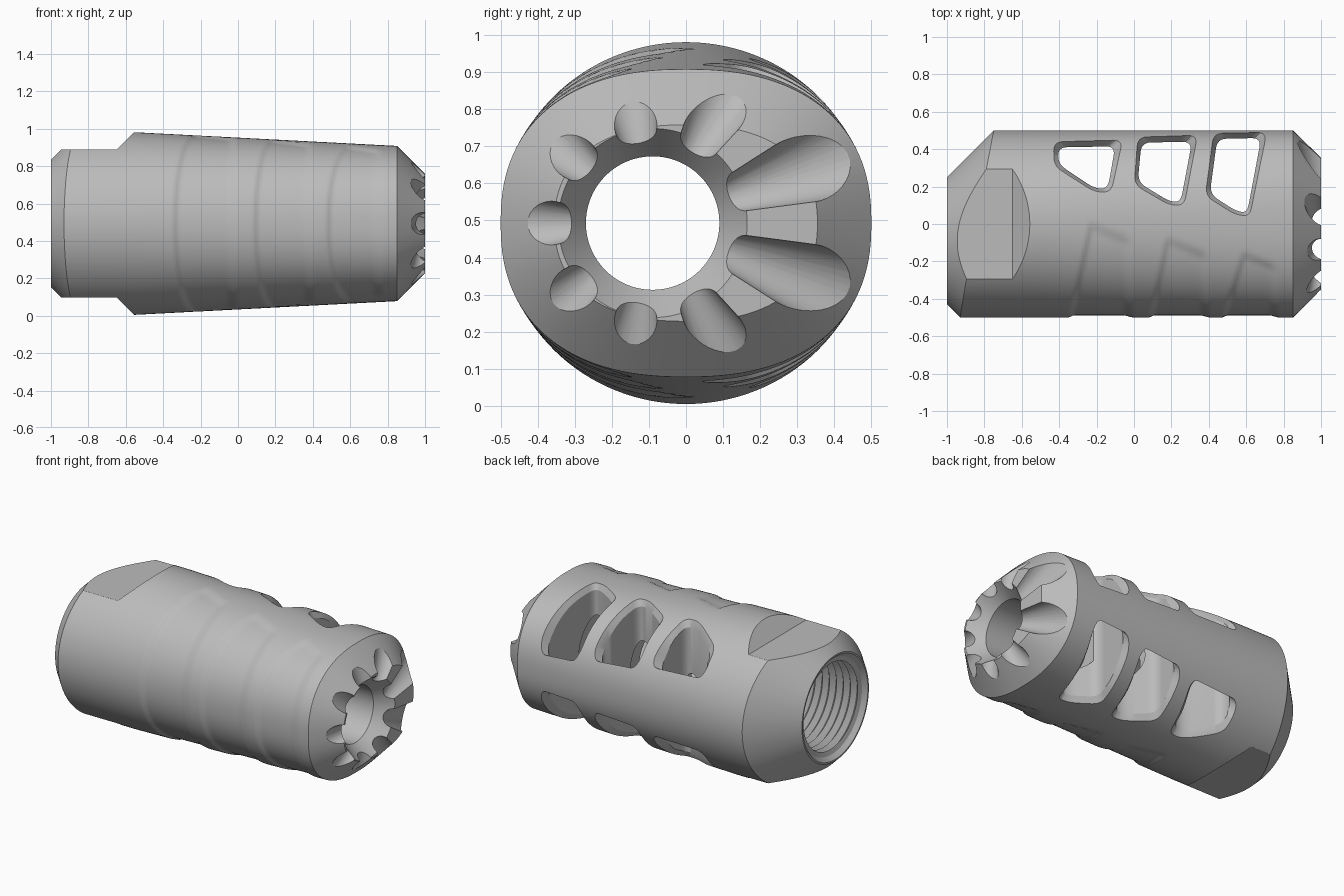
import bpy, bmesh, math
from mathutils import Vector

if bpy.data.objects.get("Cube"):
    bpy.data.objects.remove(bpy.data.objects["Cube"], do_unlink=True)

MID = 0.493          # height of the body axis
BORE_Y = -0.09       # the bore sits off centre
SEG = 128


def clamp(t):
    return max(0.0, min(1.0, t))


def smooth(t):
    t = clamp(t)
    return t * t * (3 - 2 * t)


def make(name, bm):
    bmesh.ops.recalc_face_normals(bm, faces=bm.faces[:])
    mesh = bpy.data.meshes.new(name)
    bm.to_mesh(mesh)
    bm.free()
    obj = bpy.data.objects.new(name, mesh)
    bpy.context.scene.collection.objects.link(obj)
    return obj


def loft(name, rings):
    """Skin a list of equal-length closed rings and cap both ends."""
    bm = bmesh.new()
    rows = [[bm.verts.new(p) for p in ring] for ring in rings]
    n = len(rows[0])
    for a, b in zip(rows, rows[1:]):
        for i in range(n):
            j = (i + 1) % n
            bm.faces.new((a[i], a[j], b[j], b[i]))
    bm.faces.new(rows[0])
    bm.faces.new(rows[-1])
    return make(name, bm)


def lathe(name, profile):
    """Revolve (x, radius) points around the bore axis."""
    turn = [2 * math.pi * i / SEG for i in range(SEG)]
    return loft(name, [[(x, BORE_Y + r * math.cos(a), MID + r * math.sin(a))
                        for a in turn] for x, r in profile])


def carve(target, cutter, operation="DIFFERENCE"):
    mod = target.modifiers.new("carve", "BOOLEAN")
    mod.operation, mod.object, mod.solver = operation, cutter, "EXACT"
    bpy.context.view_layer.update()
    result = target.evaluated_get(bpy.context.evaluated_depsgraph_get())
    mesh = bpy.data.meshes.new_from_object(result)
    target.modifiers.clear()
    target.data = mesh
    bpy.data.objects.remove(cutter, do_unlink=True)


# Body section: width, height and squareness along the length
def section(x):
    taper = clamp((x + 0.55) / 1.4)
    nose = max(0.0, x - 0.85)
    return 0.5 - 0.97 * nose, 0.488 - 0.073 * taper - nose, 2 + 0.35 * taper


def surface_height(x, y):
    w, h, n = section(x)
    return h * max(0.0, 1 - abs(y / w) ** n) ** (1 / n)


# Shallow dents on the front side: left, right, peak x, peak y
DENTS = [(-0.35, 0.0, -0.24, 0.02), (0.08, 0.41, 0.17, -0.06),
         (0.47, 0.78, 0.58, -0.14)]


def dent(x, y):
    depth = 0.0
    for left, right, px, py in DENTS:
        edge = left + (px - left) * clamp((y + 0.5) / (py + 0.5))
        limit = py - 0.4 * max(0.0, x - px)
        w = smooth((x - edge) / 0.03) * smooth((right - x) / 0.06)
        depth = max(depth, w * smooth((limit - y) / 0.05))
    return 0.024 * depth


def body_ring(x):
    w, h, n = section(x)
    ring = []
    for i in range(SEG):
        a = 2 * math.pi * i / SEG
        c, s = math.cos(a), math.sin(a)
        y = w * math.copysign(abs(c) ** (2 / n), c)
        z = h * math.copysign(abs(s) ** (2 / n), s)
        k = 1 - dent(x, y)
        ring.append((x, y * k, MID + z * k))
    return ring


stations = [-1.05] + [-0.55 + 0.014 * i for i in range(101)] + [1.0]
body = loft("brake_body", [body_ring(x) for x in stations])

# Rear cone, concentric with the bore
carve(body, lathe("rear_cone", [(-1, 0.34), (-0.4, 0.94), (1.2, 0.94)]), "INTERSECT")

# Wrench flats above and below
for side in (1, -1):
    outline = [(-1.2, 0.395), (-0.65, 0.395), (-0.4, 0.645), (-1.2, 0.645)]
    carve(body, loft("flat_cutter", [[(x, y, MID + side * z) for x, z in outline]
                                     for y in (-0.7, 0.7)]))

# Threaded bore, three chambers and front countersink in one profile
profile = [(-1.1, 0.43), (-0.975, 0.305)]
pitch = 0.05
for i in range(13):
    x = -0.965 + pitch * i
    profile += [(x, 0.275), (x + pitch / 2, 0.305)]
profile += [(-0.32, 0.3), (-0.1, 0.3), (-0.1, 0.18)]
for left, right in ((0.03, 0.27), (0.43, 0.64)):
    profile += [(left, 0.18), (left, 0.28), (right, 0.28), (right, 0.18)]
profile += [(0.9, 0.18), (1.0, 0.255), (1.1, 0.33)]
carve(body, lathe("bore_cutter", profile))


# Side ports: rounded outlines cut right through, with a bevelled rim
def rounded(corners, radius=0.05, steps=6):
    pts = []
    vs = [Vector(c) for c in corners]
    for i, p in enumerate(vs):
        a, b = vs[i - 1], vs[(i + 1) % len(vs)]
        start = p + (a - p).normalized() * min(radius, (a - p).length * 0.45)
        end = p + (b - p).normalized() * min(radius, (b - p).length * 0.45)
        for k in range(steps + 1):
            t = k / steps
            pts.append(start.lerp(p, t).lerp(p.lerp(end, t), t))
        nxt = b + (p - b).normalized() * min(radius, (p - b).length * 0.45)
        pts += [end.lerp(nxt, k / 8) for k in range(1, 8)]
    return pts


PORTS = [
    ([(-0.43, 0.44), (-0.06, 0.45), (-0.12, 0.17), (-0.21, 0.17), (-0.43, 0.31)],
     [(-0.405, 0.41), (-0.1, 0.415), (-0.14, 0.19), (-0.21, 0.19), (-0.405, 0.32)]),
    ([(0.02, 0.465), (0.34, 0.475), (0.27, 0.1), (0.19, 0.1), (0.0, 0.21)],
     [(0.04, 0.435), (0.31, 0.44), (0.25, 0.12), (0.19, 0.12), (0.02, 0.225)]),
    ([(0.425, 0.485), (0.71, 0.49), (0.62, 0.04), (0.54, 0.05), (0.38, 0.15)],
     [(0.445, 0.455), (0.68, 0.46), (0.605, 0.06), (0.545, 0.07), (0.405, 0.16)]),
]
for outer, inner in PORTS:
    rim, hole = rounded(outer), rounded(inner)
    high = [surface_height(*p) + 0.002 for p in rim]
    low = [min(z, surface_height(*q)) - 0.035 for z, q in zip(high, hole)]
    rings = []
    for side in (1, -1):
        half = [[(p.x, p.y, MID + side * 0.8) for p in rim],
                [(p.x, p.y, MID + side * z) for p, z in zip(rim, high)],
                [(q.x, q.y, MID + side * z) for q, z in zip(hole, low)]]
        rings += half if side == 1 else half[::-1]
    carve(body, loft("port_cutter", rings))

# Nine flared scallops around the muzzle
for i in range(9):
    a = math.radians(20 + 40 * i)
    out = Vector((0, math.cos(a), math.sin(a)))
    across = Vector((0, -math.sin(a), math.cos(a)))
    rings = []
    for r in (0.12, 0.7):
        centre = Vector((1, BORE_Y, MID)) + out * r
        size = r * math.tan(math.radians(12.5))
        rings.append([centre + across * size * math.cos(t) + Vector((size * math.sin(t), 0, 0))
                      for t in (2 * math.pi * k / 40 for k in range(40))])
    carve(body, loft("scallop_cutter", rings))

# Single bare-metal finish
metal = bpy.data.materials.new("grey_metal")
metal.use_nodes = True
colour = (0.5, 0.5, 0.5, 1)
metal.diffuse_color = colour
metal.node_tree.nodes["Principled BSDF"].inputs["Base Color"].default_value = colour
body.data.materials.clear()
body.data.materials.append(metal)

bpy.ops.object.select_all(action="DESELECT")
body.select_set(True)
bpy.context.view_layer.objects.active = body
bpy.ops.object.shade_smooth_by_angle(angle=math.radians(25))
